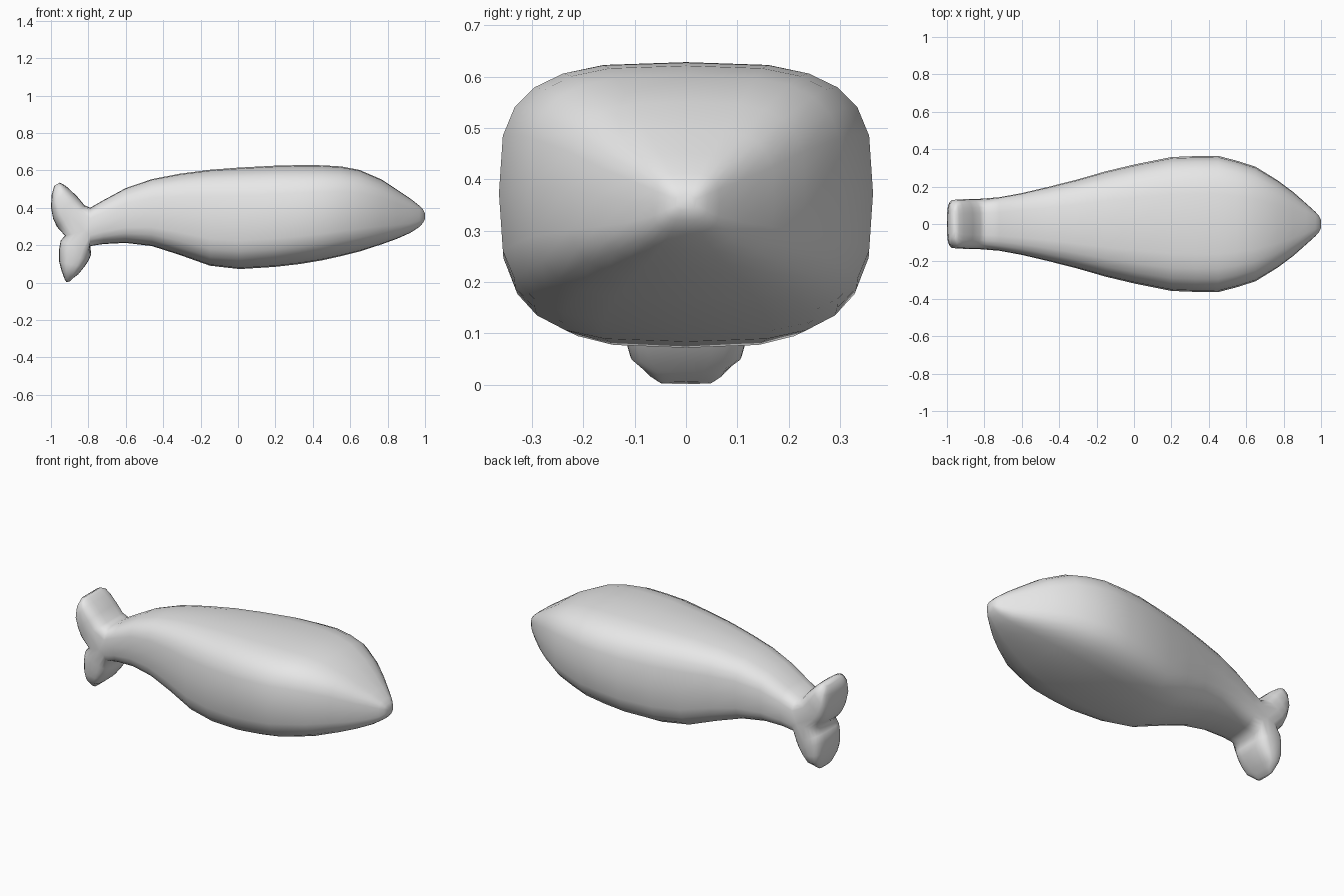
import bpy, bmesh, math

if "Cube" in bpy.data.objects:
    bpy.data.objects.remove(bpy.data.objects["Cube"])

N = 24             # points around each cross-section (multiple of 4)
POWER = 2 / 3.3    # rounded-square cross-sections


def sp(v):
    return math.copysign(abs(v) ** POWER, v) if abs(v) > 1e-6 else 0.0


UV = [(sp(math.cos(2 * math.pi * i / N)), sp(math.sin(2 * math.pi * i / N)))
      for i in range(N)]

bm = bmesh.new()


def ring(a, b, w):
    """Rounded-square loop spanning side-view points a and b, half-width w."""
    mx, mz = (a[0] + b[0]) / 2, (a[1] + b[1]) / 2
    return [bm.verts.new((mx + u * (a[0] - mx), w * v, mz + u * (a[1] - mz)))
            for u, v in UV]


def bridge(r, s):
    for i in range(N):
        j = (i + 1) % N
        bm.faces.new((r[i], r[j], s[j], s[i]))


def loft(rings):
    """Skin the loops and close the last one."""
    for r, s in zip(rings, rings[1:]):
        bridge(r, s)
    bm.faces.new(rings[-1])


# Body stations from tail root to nose: x, top, bottom, half-width
BODY = [(-.79, .400, .195, .135), (-.72, .440, .206, .143), (-.60, .505, .212, .165),
        (-.46, .553, .195, .198), (-.31, .582, .147, .236), (-.15, .603, .090, .282),
        (.01, .615, .072, .320), (.20, .625, .084, .358), (.33, .628, .099, .363),
        (.45, .627, .119, .364), (.55, .621, .141, .338), (.65, .602, .166, .306),
        (.77, .550, .205, .232), (.85, .497, .234, .172), (.92, .450, .265, .110),
        (.97, .411, .297, .065), (.99, .390, .320, .042), (1.0, .370, .340, .020)]
body = [ring((x, t), (x, b), w) for x, t, b, w in BODY]
loft(body)

# Line across the fork of the tail, shared by both lobes
root = body[0]
Q = N // 4
for k in (Q, 3 * Q):
    root[k].co.x = -.82
    root[k].co.z = .275
crotch = {i: bm.verts.new((-.82 - .105 * abs(UV[i][0]), .132 * UV[i][1],
                           .275 - .025 * abs(UV[i][0])))
          for i in range(Q + 1, 3 * Q)}
upper_root = [crotch.get(i, root[i]) for i in range(N)]
lower_root = [crotch.get((N // 2 - i) % N, root[i]) for i in range(N)]

# Tail lobes: two side-view edge points and half-width per station
UPPER = [((-.82, .412), (-.968, .298), .133), ((-.86, .460), (-.988, .340), .132),
         ((-.91, .508), (-1.0, .400), .130), ((-.935, .526), (-.996, .470), .115),
         ((-.953, .534), (-.982, .518), .080)]
LOWER = [((-.948, .225), (-.785, .150), .130), ((-.956, .180), (-.800, .115), .127),
         ((-.956, .110), (-.822, .083), .120), ((-.944, .065), (-.855, .043), .108),
         ((-.925, .012), (-.880, .025), .070), ((-.917, .002), (-.900, .006), .050)]
loft([upper_root] + [ring(*s) for s in UPPER])
loft([lower_root] + [ring(*s) for s in LOWER])

bmesh.ops.recalc_face_normals(bm, faces=bm.faces)
mesh = bpy.data.meshes.new("fish_body")
bm.to_mesh(mesh)
bm.free()
for p in mesh.polygons:
    p.use_smooth = True

# Single grey material
grey = bpy.data.materials.new("light_grey")
grey.use_nodes = True
grey.diffuse_color = (.8, .8, .8, 1)
grey.node_tree.nodes["Principled BSDF"].inputs["Base Color"].default_value = (.8, .8, .8, 1)
mesh.materials.append(grey)

fish = bpy.data.objects.new("fish_body", mesh)
bpy.context.collection.objects.link(fish)
